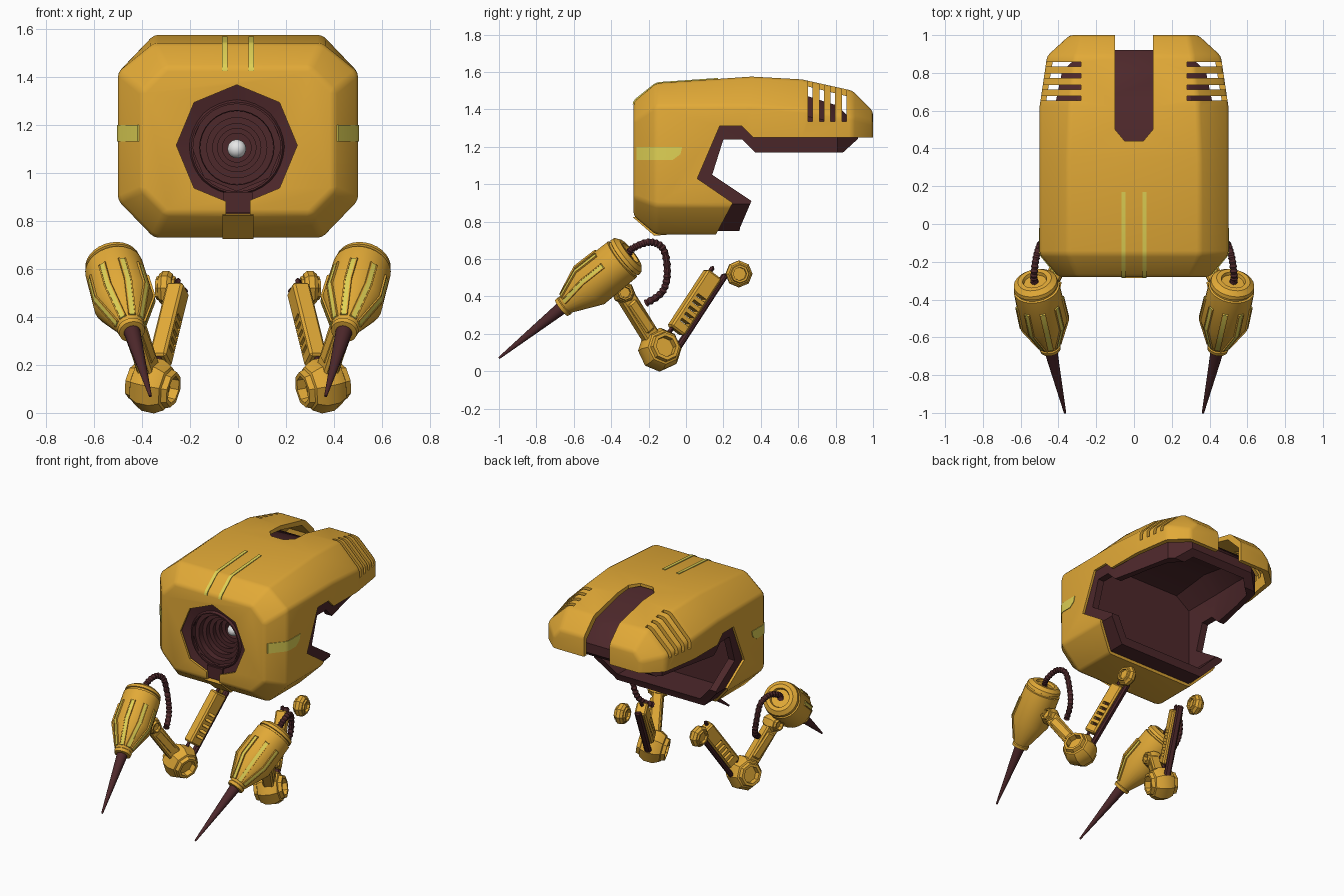
import bpy, bmesh, math
from mathutils import Vector, Matrix

if "Cube" in bpy.data.objects:
    bpy.data.objects.remove(bpy.data.objects["Cube"])


def material(name, rgb):
    m = bpy.data.materials.new(name)
    m.use_nodes = True
    m.diffuse_color = (*rgb, 1)
    m.node_tree.nodes["Principled BSDF"].inputs["Base Color"].default_value = (*rgb, 1)
    return m


GOLD = material("gold_paint", (0.76, 0.40, 0.038))
DARK = material("dark_maroon", (0.075, 0.021, 0.024))
YELLOW = material("yellow_light", (0.74, 0.64, 0.09))
WHITE = material("white_lens", (0.8, 0.8, 0.8))
made = []


def finish(name, bm, mat=None, mirror=False, matrix=None):
    """Turn a bmesh into an object, optionally mirrored across x."""
    if matrix:
        bm.transform(matrix)
    bmesh.ops.recalc_face_normals(bm, faces=bm.faces)
    me = bpy.data.meshes.new(name)
    bm.to_mesh(me)
    bm.free()
    ob = bpy.data.objects.new(name, me)
    bpy.context.collection.objects.link(ob)
    if mat:
        me.materials.append(mat)
        made.append(ob)
    if mirror:
        ob.modifiers.new("mirror", 'MIRROR').use_clip = False
    return ob


def boolean(ob, cutter, op='DIFFERENCE'):
    mod = ob.modifiers.new("cut", 'BOOLEAN')
    mod.object, mod.operation, mod.solver = cutter, op, 'EXACT'
    with bpy.context.temp_override(object=ob, active_object=ob):
        bpy.ops.object.modifier_move_to_index(modifier="cut", index=0)
        bpy.ops.object.modifier_apply(modifier="cut")
    bpy.data.objects.remove(cutter)


def bridge(rings, caps=True):
    """Skin a list of closed point rings."""
    bm = bmesh.new()
    vs = [[bm.verts.new(p) for p in r] for r in rings]
    n = len(vs[0])
    for a, b in zip(vs, vs[1:]):
        for i in range(n):
            j = (i + 1) % n
            bm.faces.new((a[i], a[j], b[j], b[i]))
    if caps:
        bm.faces.new(vs[0])
        bm.faces.new(vs[-1])
    return bm


def prism(pts, x0, x1):
    """Side outline in (y, z), extruded along x."""
    return bridge([[(x, y, z) for y, z in pts] for x in (x0, x1)])


def box(x0, x1, y0, y1, z0, z1):
    return prism([(y0, z0), (y1, z0), (y1, z1), (y0, z1)], x0, x1)


def frame(origin, direction):
    q = Vector(direction).to_track_quat('Z', 'Y')
    return Matrix.Translation(origin) @ q.to_matrix().to_4x4()


def lathe(name, prof, origin, direction, mat, segs=28, mirror=False, caps=True):
    rings = [[(r * math.cos(k * math.tau / segs), r * math.sin(k * math.tau / segs), s)
              for k in range(segs)] for s, r in prof]
    return finish(name, bridge(rings, caps), mat, mirror, frame(origin, direction))


# Head stations: y, half width, top flat, top, top shoulder, bottom, low shoulder
STATIONS = [(-.28, .40, .30, 1.44, 1.34, .83, .93), (-.16, .50, .35, 1.54, 1.42, .73, .885),
            (.35, .50, .35, 1.575, 1.42, .73, .885), (.62, .50, .34, 1.56, 1.40, .73, .885),
            (.89, .46, .31, 1.50, 1.36, .73, .885), (1.0, .34, .29, 1.39, 1.33, .73, .885)]


def head(front, rear, start=None):
    """Octagonal head volume, inset by a front and a rear amount."""
    rings = []
    for i, (y, w, f, t, sh, b, ls) in enumerate(STATIONS):
        d = front if y < .5 else rear
        if start is not None:
            if i == 0:
                continue
            y = start if i == 1 else y
        elif i == 0:
            y += d
        if i >= 4:
            y -= d
        w, t, sh, b, ls = w - d, t - d, sh - .4 * d, b + d, ls + .4 * d
        f = min(f - .4 * d, w - .03)
        sh = min(sh, t - .03)
        rings.append([(x, y, z) for x, z in ((f, t), (w, sh), (w, ls), (f, b),
                                             (-f, b), (-w, ls), (-w, sh), (-f, t))])
    return bridge(rings)


def soft_head(grow=0.0):
    """Outer head volume with softened edges, optionally grown."""
    bm = head(-grow, -grow)
    bmesh.ops.recalc_face_normals(bm, faces=bm.faces)
    edges = [e for e in bm.edges if e.calc_face_angle() > math.radians(22)]
    bmesh.ops.bevel(bm, geom=edges, offset=.018, segments=2, profile=.5, affect='EDGES')
    return bm


# Gold head shell, open at the mouth
shell = finish("head_shell", soft_head(), GOLD)
boolean(shell, finish("cavity", head(.016, .03)))
mouth = [(1.3, 1.25), (.36, 1.25), (.30, 1.31), (.18, 1.31), (.06, 1.03),
         (.25, .90), (.16, .73), (.1, .5), (1.3, .5)]
boolean(shell, finish("mouth", prism(mouth, -1, 1)))

# Rear roof notch
notch = [(-.1, 1.2), (-.1, .5), (-.05, .44), (.05, .44), (.1, .5), (.1, 1.2)]
boolean(shell, finish("notch", bridge([[(x, y, z) for x, y in notch] for z in (1.1, 1.8)])))

# Vent slots on both rear shoulders
for s in (-1, 1):
    for k in range(4):
        y = .665 + k * .06
        boolean(shell, finish("slot", box(s * .28, s * .6, y - .012, y + .012, 1.335, 1.7)))

# Octagonal eye opening and chin notch
EYE = Vector((-.005, 0, 1.115))
boolean(shell, lathe("eye_hole", [(-.4, .252), (-.1, .252)], EYE, (0, 1, 0), None, 8))
boolean(shell, finish("chin_notch", box(-.05, .05, -.4, -.2, .82, .92)))
finish("chin_backing", box(-.06, .06, -.262, -.22, .835, .92), DARK)
finish("chin_plate", prism([(-.286, .825), (-.17, .724), (-.1, .73), (-.2, .83)], -.065, .065), GOLD)

# Dark mouth liner
liner = finish("mouth_liner", head(.02, .08, 0.0), DARK)
boolean(liner, finish("liner_cavity", head(.07, .12, .06)))
inner = [(1.3, 1.3), (.95, 1.27), (.84, 1.17), (.37, 1.17), (.30, 1.24), (.20, 1.24),
         (.14, 1.05), (.35, .91), (.29, .77), (.25, .6), (1.3, .6)]
boolean(liner, finish("liner_mouth", prism(inner, -1, 1)))

# Eye tunnel with stepped rings, and the lens
lathe("eye_collar", [(-.255, .275), (-.235, .19)], EYE, (0, 1, 0), DARK, 8, caps=False)
steps = [(-.235, .20), (-.25, .19), (-.25, .182)]
for i, r in enumerate((.155, .125, .10, .08, .06)):
    y = -.21 + i * .04
    steps += [(y, r + .028), (y, r)]
lathe("eye_tunnel", steps + [(-.008, .06), (-.006, .002)], EYE + Vector((0, 0, -.01)), (0, 1, 0),
      DARK, 32, caps=False)
bm = bmesh.new()
bmesh.ops.create_uvsphere(bm, u_segments=20, v_segments=12, radius=.039)
finish("lens", bm, WHITE, matrix=Matrix.Translation((-.005, -.045, 1.1)))

# Thin light plates following the head surface
for s, side in ((1, "left"), (-1, "right")):
    lamp = finish(side + "_lamp", prism([(-.265, 1.2), (-.02, 1.2), (-.03, 1.16), (-.07, 1.13),
                                         (-.265, 1.13)], s * .405, s * .6), YELLOW)
    boolean(lamp, finish("skin", soft_head(.004)), 'INTERSECT')
    track = [(-.3, 1.425), (-.27, 1.425), (-.15, 1.532), (.17, 1.555), (.17, 1.7), (-.3, 1.7)]
    stripe = finish(side + "_roof_stripe", prism(track, s * .044, s * .066), YELLOW)
    boolean(stripe, finish("skin", soft_head(.005)), 'INTERSECT')

# Drill arms: built on the left, mirrored to the right
BACK, TIP = Vector((.525, -.30, .63)), Vector((.365, -1.0, .07))
AIM = TIP - BACK
lathe("drill_body", [(.012, .03), (.012, .06), (-.005, .065), (-.005, .09), (.015, .116), (.035, .12),
                     (.038, .112), (.05, .112), (.053, .123), (.28, .127), (.45, .052),
                     (.455, .058), (.475, .054), (.478, .035)], BACK, AIM, GOLD, mirror=True)
lathe("drill_spike", [(.46, .036), (AIM.length, .006)], BACK, AIM, DARK, 16, True)


def flute(lift):
    """Outline (radius, distance along the drill) hugging the body."""
    return [(.115, .13), (.125 + lift, .14), (.127 + lift, .281), (.059 + lift, .435),
            (.045, .435), (.115, .275)]


# Yellow strips between slim gold ribs, on the upper half of each drill
for k in range(5):
    m = frame(BACK, AIM) @ Matrix.Rotation(math.radians(-80 + k * 40), 4, 'Z')
    finish("drill_flute_%d" % (k + 1), prism(flute(.004), -.011, .011), YELLOW, True, m)
    for s, side in ((1, "left"), (-1, "right")):
        finish("drill_rib_%d_%s" % (k + 1, side), prism(flute(.007), s * .01, s * .016), GOLD, True, m)

# Ribbed hose from the drill to the arm
path = [Vector(p) for p in ((.525, -.31, .62), (.53, -.28, .66), (.52, -.19, .69), (.50, -.12, .65),
                            (.48, -.10, .52), (.45, -.13, .42), (.41, -.22, .36))]
pts = []
for i in range(len(path) - 1):
    a, b, c, d = (path[min(max(i + j, 0), len(path) - 1)] for j in (-1, 0, 1, 2))
    for n in range(8):
        t = n / 8
        pts.append(b + .5 * t * (c - a + t * (2 * a - 5 * b + 4 * c - d + t * (3 * (b - c) + d - a))))
rings = []
for i, p in enumerate(pts):
    tangent = pts[min(i + 1, len(pts) - 1)] - pts[max(i - 1, 0)]
    side = Vector((1, 0, 0)).cross(tangent).normalized()
    other = tangent.normalized().cross(side)
    r = .021 if i % 2 else .016
    rings.append([p + r * (side * math.cos(k * math.tau / 10) + other * math.sin(k * math.tau / 10))
                  for k in range(10)])
finish("hose", bridge(rings), DARK, True)

# Joints
ELBOW, PIVOT, SHOULDER = Vector((.355, -.14, .115)), Vector((.45, -.335, .42)), Vector((.30, .283, .52))


def joint(name, at, axis, r, h):
    prof = [(-.6, .3), (-.6, .48), (-1, .5), (-1, .66), (-.75, .72), (-.7, .82), (-.3, 1)]
    prof += [(-s, q) for s, q in reversed(prof)]
    lathe(name, [(s * h, q * r) for s, q in prof], at, axis, GOLD, 8, True)


joint("elbow_joint", ELBOW, (1, .4, .22), .114, .095)
joint("drill_pivot", PIVOT, (1, .2, 0), .06, .06)
joint("shoulder_ring", SHOULDER, (1, .15, 0), .072, .04)


# Arm beams with cut slots
def beam(name, a, b, wide, deep, slots, offset=0, mat=GOLD):
    m = frame(a, b - a)
    size = (b - a).length
    bm = box(-wide / 2, wide / 2, offset - deep / 2, offset + deep / 2, 0, size)
    bmesh.ops.bevel(bm, geom=bm.edges[:], offset=.01, segments=1, affect='EDGES')
    ob = finish(name, bm, mat, True, m)
    for k in range(slots):
        z = size * .14 + k * .04
        boolean(ob, finish("slot", box(-.2, .2, -.035, .022, z, z + .018), matrix=m))


FOOT, TOP = Vector((.325, -.055, .215)), Vector((.25, .145, .52))
beam("upper_arm", FOOT, TOP, .075, .095, 5)
beam("upper_arm_rail", Vector((.345, -.09, .15)), TOP + Vector((-.005, .025, .03)), .045, .03, 0, -.055, DARK)
beam("upper_arm_rod", ELBOW, TOP + Vector((-.005, .01, .035)), .024, .024, 0, .01, DARK)
beam("forearm", ELBOW + Vector((.01, -.03, .04)), PIVOT, .07, .09, 0)
beam("forearm_cover", ELBOW + Vector((.03, -.06, .1)), PIVOT - Vector((.01, -.03, .05)), .085, .06, 0)
beam("drill_mount", PIVOT, Vector((.485, -.42, .50)), .06, .07, 0)

# Smooth round parts, keep edges sharp
bpy.ops.object.select_all(action='DESELECT')
for ob in made:
    ob.select_set(True)
bpy.context.view_layer.objects.active = made[0]
bpy.ops.object.shade_smooth_by_angle(angle=math.radians(30))
